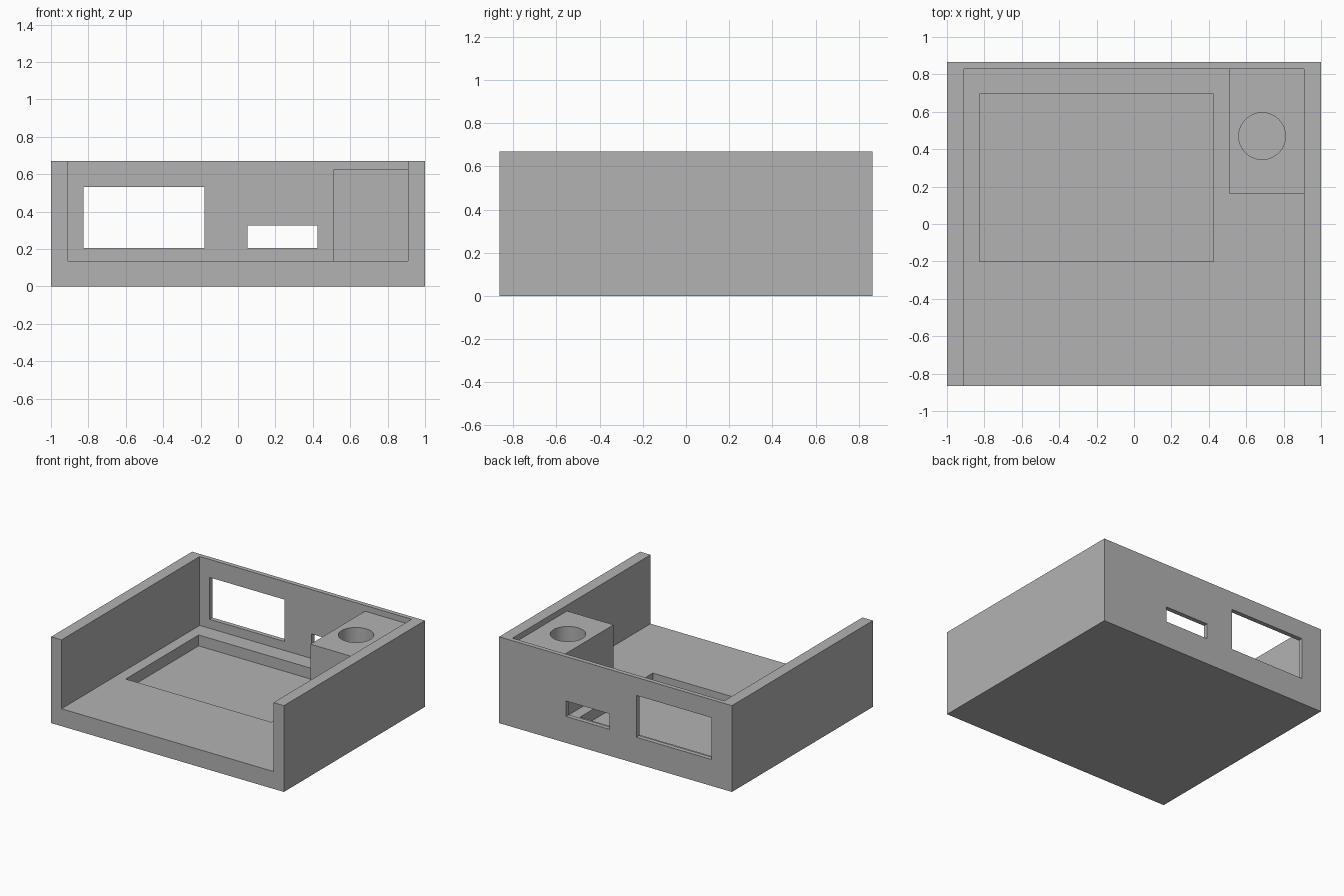
import bpy
import bmesh
from mathutils import Matrix, Vector

if "Cube" in bpy.data.objects:
    bpy.data.objects.remove(bpy.data.objects["Cube"], do_unlink=True)

# One plain grey material
grey = bpy.data.materials.new("matte grey")
grey.use_nodes = True
colour = (0.45, 0.45, 0.45, 1)
grey.diffuse_color = colour
grey.node_tree.nodes["Principled BSDF"].inputs["Base Color"].default_value = colour


def add_object(name, bm):
    mesh = bpy.data.meshes.new(name)
    bm.to_mesh(mesh)
    bm.free()
    mesh.materials.append(grey)
    obj = bpy.data.objects.new(name, mesh)
    bpy.context.collection.objects.link(obj)
    return obj


def box(name, low, high):
    low, high = Vector(low), Vector(high)
    bm = bmesh.new()
    place = Matrix.Translation((low + high) / 2) @ Matrix.Diagonal((high - low).to_4d())
    bmesh.ops.create_cube(bm, size=1, matrix=place)
    return add_object(name, bm)


def cylinder(name, centre, radius, depth):
    bm = bmesh.new()
    bmesh.ops.create_cone(bm, cap_ends=True, segments=64, radius1=radius,
                          radius2=radius, depth=depth,
                          matrix=Matrix.Translation(centre))
    return add_object(name, bm)


def cut(target, cutter):
    cutter.hide_render = True
    mod = target.modifiers.new("cut", "BOOLEAN")
    mod.operation = "DIFFERENCE"
    mod.solver = "EXACT"
    mod.object = cutter
    bpy.ops.object.select_all(action="DESELECT")
    bpy.context.view_layer.objects.active = target
    target.select_set(True)
    bpy.ops.object.modifier_apply(modifier=mod.name)
    bpy.data.objects.remove(cutter, do_unlink=True)


# Main dimensions
TOP, FLOOR = 0.67, 0.135
DEPTH, BACK = 0.865, 0.83
INNER = 0.91

# Tray: open at the top and the front
tray = box("tray", (-1, -DEPTH, 0), (1, DEPTH, TOP))
cut(tray, box("channel_cutter", (-INNER, -1, FLOOR), (INNER, BACK, 1)))

# Shallow recess in the floor
cut(tray, box("recess_cutter", (-0.825, -0.2, 0.05), (0.425, 0.695, 0.3)))

# Two openings through the back wall
for x0, x1, z1 in ((-0.825, -0.18, 0.53), (0.05, 0.425, 0.325)):
    cut(tray, box("opening_cutter", (x0, 0.75, 0.205), (x1, 1, z1)))

# Raised corner block with a round bore
block = box("corner_block", (0.51, 0.16, FLOOR), (INNER, BACK, 0.625))
cut(block, cylinder("bore_cutter", (0.685, 0.47, 0.4), 0.125, 1))
bpy.ops.object.shade_smooth_by_angle()
